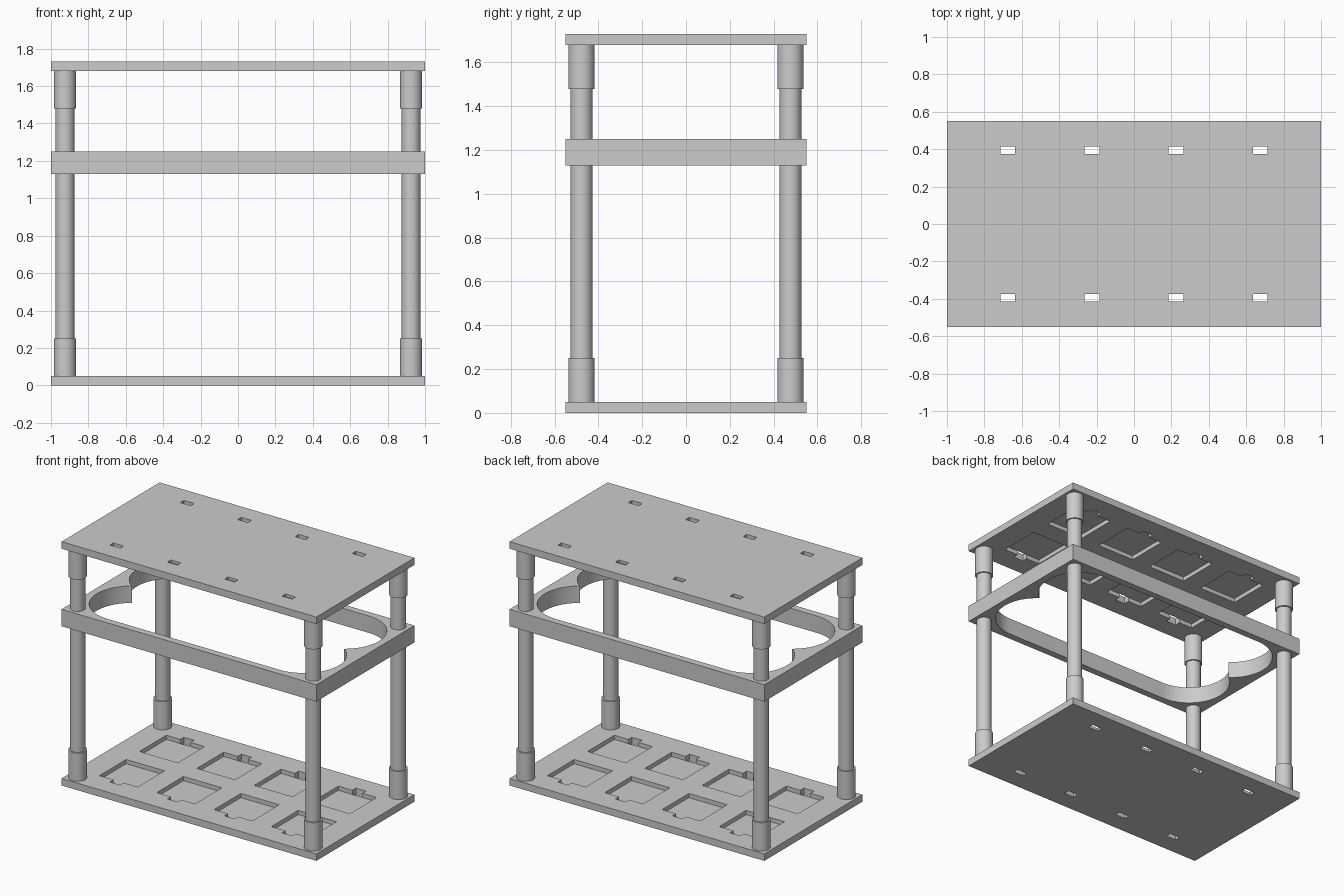
import bpy, math

if "Cube" in bpy.data.objects:
    bpy.data.objects.remove(bpy.data.objects["Cube"])

SLOTS_X = (-0.675, -0.225, 0.225, 0.675)


def box(name, x0, x1, y0, y1, z0, z1):
    bpy.ops.mesh.primitive_cube_add(size=1, location=((x0 + x1) / 2, (y0 + y1) / 2, (z0 + z1) / 2))
    ob = bpy.context.object
    ob.name = name
    ob.scale = (x1 - x0, y1 - y0, z1 - z0)
    bpy.ops.object.transform_apply(location=True, rotation=False, scale=True)
    return ob


def cylinder(name, x, y, r, z0, z1):
    bpy.ops.mesh.primitive_cylinder_add(vertices=64, radius=r, depth=z1 - z0, location=(x, y, (z0 + z1) / 2))
    ob = bpy.context.object
    ob.name = name
    bpy.ops.object.shade_smooth_by_angle(angle=math.radians(30))
    return ob


def prism(name, pts, z0, z1):
    n = len(pts)
    me = bpy.data.meshes.new(name)
    verts = [(x, y, z) for z in (z0, z1) for x, y in pts]
    faces = [list(range(n))[::-1], list(range(n, 2 * n))]
    faces += [(i, (i + 1) % n, n + (i + 1) % n, n + i) for i in range(n)]
    me.from_pydata(verts, [], faces)
    ob = bpy.data.objects.new(name, me)
    bpy.context.collection.objects.link(ob)
    return ob


def cut(target, cutter):
    mod = target.modifiers.new("cut", 'BOOLEAN')
    mod.operation = 'DIFFERENCE'
    mod.solver = 'EXACT'
    mod.object = cutter
    bpy.context.view_layer.objects.active = target
    bpy.ops.object.modifier_apply(modifier=mod.name)
    bpy.data.objects.remove(cutter)


# End plates: eight shallow pockets on the inner face, each with a through slot
def plate(name, z0, z1, p0, p1):
    ob = box(name, -1, 1, -0.55, 0.55, z0, z1)
    for x in SLOTS_X:
        for s in (-1, 1):
            y0, y1 = sorted((s * 0.075, s * 0.375))
            cut(ob, box("pocket_cutter", x - 0.15, x + 0.15, y0, y1, p0, p1))
            y0, y1 = sorted((s * 0.37, s * 0.415))
            if s > 0:
                y0 = 0.375
            else:
                y1 = -0.375
            cut(ob, box("slot_cutter", x - 0.04, x + 0.04, y0, y1, z0 - 0.1, z1 + 0.1))
    return ob


plate("bottom_plate", 0, 0.05, 0.02, 0.15)
plate("top_plate", 1.68, 1.73, 1.58, 1.71)

# Middle frame: opening with straight long sides and two round lobes at each end
R, CX, CY = 0.275, 0.675, 0.225
a = math.acos(CY / R)
N = 32
quarter = []
for i in range(N + 1):
    t = -math.pi / 2 + a + (math.pi - a) * i / N
    quarter.append((CX + R * math.cos(t), CY + R * math.sin(t)))
start = math.asin(-CY / R)
quarter = []
for i in range(N + 1):
    t = start + (math.pi / 2 - start) * i / N
    quarter.append((CX + R * math.cos(t), CY + R * math.sin(t)))
outline = quarter + [(-x, y) for x, y in quarter[::-1]][:-1]
outline += [(-x, -y) for x, y in quarter] + [(x, -y) for x, y in quarter[::-1]][:-1]
frame = box("middle_frame", -1, 1, -0.55, 0.55, 1.13, 1.25)
cut(frame, prism("opening_cutter", outline, 1.0, 1.4))
bpy.ops.object.select_all(action='DESELECT')
frame.select_set(True)
bpy.context.view_layer.objects.active = frame
bpy.ops.object.shade_smooth_by_angle(angle=math.radians(30))

# Corner posts with a thicker socket at each end
for sx in (-1, 1):
    for sy in (-1, 1):
        x, y = sx * 0.925, sy * 0.477
        cylinder("post", x, y, 0.05, 0.05, 1.68)
        cylinder("lower_socket", x, y, 0.06, 0.05, 0.25)
        cylinder("upper_socket", x, y, 0.06, 1.48, 1.68)
